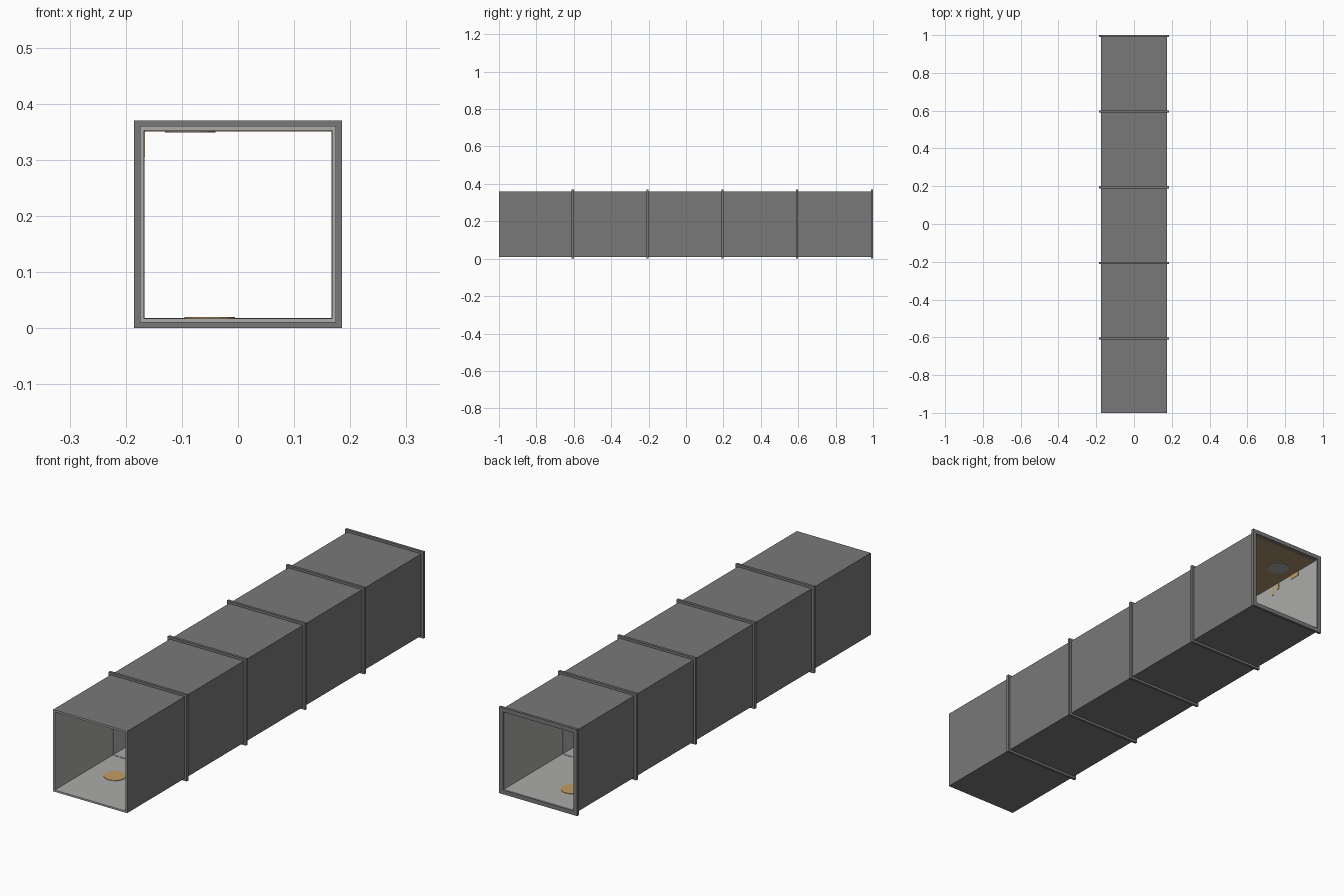
import bpy, bmesh, math

if "Cube" in bpy.data.objects:
    bpy.data.objects.remove(bpy.data.objects["Cube"])

def material(name, rgb):
    m = bpy.data.materials.new(name)
    m.diffuse_color = (*rgb, 1)
    m.use_nodes = True
    m.node_tree.nodes["Principled BSDF"].inputs["Base Color"].default_value = m.diffuse_color
    return m

OUTER = material("dark galvanised grey", (0.19, 0.19, 0.19))
INNER = material("light inner grey", (0.41, 0.41, 0.40))
RUST = material("rust brown", (0.40, 0.27, 0.15))
ORANGE = material("orange rust", (0.55, 0.34, 0.13))
ZC = 0.185  # height of the duct axis

def finish(name, bm, mats):
    bmesh.ops.recalc_face_normals(bm, faces=bm.faces)
    me = bpy.data.meshes.new(name)
    bm.to_mesh(me)
    bm.free()
    for m in mats:
        me.materials.append(m)
    ob = bpy.data.objects.new(name, me)
    bpy.context.collection.objects.link(ob)
    return ob

def square_tube(name, outer, inner, y0, y1, mats):
    """Square ring extruded along y; inner and front faces use the last material."""
    bm = bmesh.new()
    signs = [(-1, -1), (1, -1), (1, 1), (-1, 1)]
    rings = [[bm.verts.new((sx * h, y, ZC + sz * h)) for sx, sz in signs]
             for h, y in ((outer, y0), (outer, y1), (inner, y1), (inner, y0))]
    for r in range(4):
        for i in range(4):
            a, b = rings[r], rings[(r + 1) % 4]
            j = (i + 1) % 4
            f = bm.faces.new((a[i], a[j], b[j], b[i]))
            f.material_index = len(mats) - 1 if r >= 2 else 0
    return finish(name, bm, mats)

def plate(name, centre, size, mat):
    bm = bmesh.new()
    bmesh.ops.create_cube(bm, size=1)
    for v in bm.verts:
        v.co = [c + s * p for c, s, p in zip(centre, size, v.co)]
    return finish(name, bm, [mat])

def disc(name, centre, radius, mat):
    bm = bmesh.new()
    bmesh.ops.create_cone(bm, cap_ends=True, segments=16, radius1=radius,
                          radius2=radius, depth=0.002)
    for v in bm.verts:
        v.co = [c + p for c, p in zip(centre, v.co)]
    return finish(name, bm, [mat])

for k in range(5):
    y0 = -1 + 0.4 * k
    y1, yc = y0 + 0.4, y0 + 0.2
    # Duct section with its flange at the rear end
    square_tube(f"duct_section_{k}", 0.175, 0.1675, y0, y1 - 0.001, [OUTER, INNER])
    square_tube(f"flange_{k}", 0.185, 0.167, y1 - 0.011, y1, [OUTER])
    # Rusted ceiling with a clean round spot
    plate(f"ceiling_rust_{k}", (0, yc, ZC + 0.1665), (0.334, 0.37, 0.002), RUST)
    disc(f"ceiling_spot_{k}", (-0.085, yc + 0.04, ZC + 0.165), 0.045, INNER)
    # Rust stain on the floor
    disc(f"floor_stain_{k}", (-0.05, yc + 0.04, ZC - 0.1665), 0.045, ORANGE)
    # Rust runs at the top of the left wall
    for i, (dy, h) in enumerate(((0.05, 0.02), (-0.06, 0.03), (-0.09, 0.045))):
        plate(f"wall_stain_{k}_{i}", (-0.1665, yc + dy, ZC + 0.165 - h / 2),
              (0.002, 0.05 if i == 0 else 0.012, h), ORANGE)
